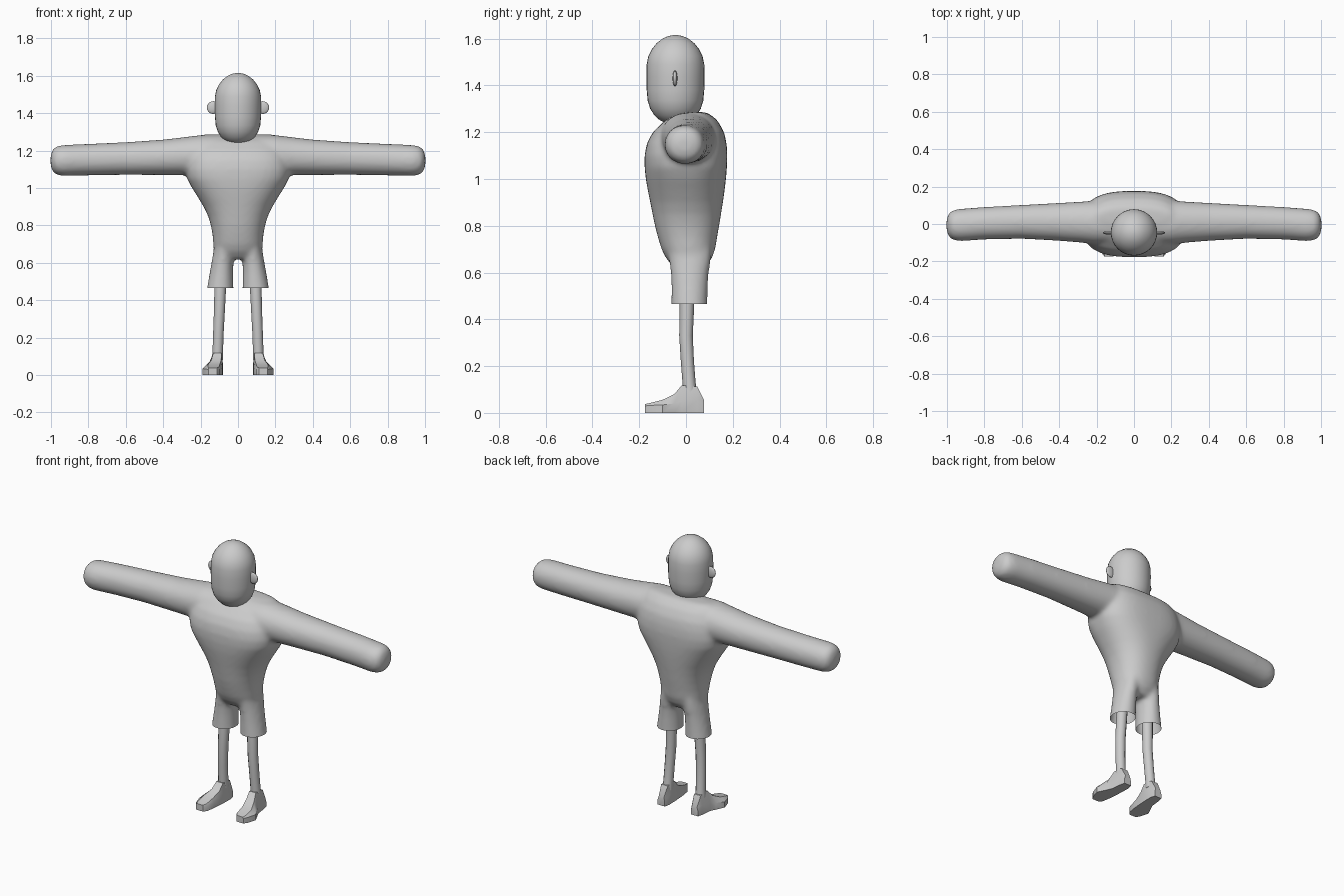
import bpy, bmesh, math
from mathutils import Vector

grey = bpy.data.materials.new("light grey")
grey.diffuse_color = (0.6, 0.6, 0.6, 1)


def finish(name, bm, angle=None):
    """Turn a bmesh into a named, coloured object."""
    bmesh.ops.recalc_face_normals(bm, faces=bm.faces)
    me = bpy.data.meshes.new(name)
    bm.to_mesh(me)
    bm.free()
    me.materials.append(grey)
    ob = bpy.data.objects.new(name, me)
    bpy.context.collection.objects.link(ob)
    if angle:
        bpy.ops.object.select_all(action='DESELECT')
        bpy.context.view_layer.objects.active = ob
        ob.select_set(True)
        bpy.ops.object.shade_smooth_by_angle(angle=math.radians(angle))
    return ob


def add_loft(bm, rings):
    """Skin a list of equal-length rings and cap both ends."""
    rows = [[bm.verts.new(p) for p in r] for r in rings]
    n = len(rows[0])
    for a, b in zip(rows, rows[1:]):
        for i in range(n):
            j = (i + 1) % n
            bm.faces.new((a[i], a[j], b[j], b[i]))
    bm.faces.new(rows[0][::-1])
    bm.faces.new(rows[-1])


def oval(a, b, power=2.0, n=32):
    """Superellipse outline with half sizes a and b."""
    pts = []
    for i in range(n):
        t = 2 * math.pi * i / n
        c, s = math.cos(t), math.sin(t)
        pts.append((a * math.copysign(abs(c) ** (2 / power), c),
                    b * math.copysign(abs(s) ** (2 / power), s)))
    return pts


def ring_z(x, z, rx, y0, y1, power=2.0, n=32):
    return [(x + u, (y0 + y1) / 2 + v, z) for u, v in oval(rx, (y1 - y0) / 2, power, n)]


def ring_x(x, y0, y1, z0, z1):
    return [(x, (y0 + y1) / 2 + u, (z0 + z1) / 2 + v)
            for u, v in oval((y1 - y0) / 2, (z1 - z0) / 2, 2.1)]


# Torso: z, half width, front y, back y, squareness
torso = [(0.62, 0.10, -0.05, 0.08, 2), (0.66, 0.127, -0.085, 0.11, 2.2),
         (0.70, 0.132, -0.105, 0.125, 2.2), (0.75, 0.136, -0.12, 0.133, 2.2),
         (0.80, 0.145, -0.133, 0.142, 2.2), (0.85, 0.160, -0.143, 0.15, 2.2),
         (0.90, 0.184, -0.153, 0.158, 2.2), (0.95, 0.214, -0.163, 0.165, 2.3),
         (1.00, 0.246, -0.172, 0.171, 2.4), (1.05, 0.272, -0.177, 0.175, 2.6),
         (1.10, 0.280, -0.177, 0.177, 2.7), (1.15, 0.275, -0.168, 0.174, 2.7),
         (1.20, 0.262, -0.142, 0.163, 2.7), (1.25, 0.24, -0.09, 0.135, 2.6),
         (1.275, 0.22, -0.04, 0.105, 2.5), (1.286, 0.19, 0.0, 0.085, 2.5)]
# Arm: x, front y, back y, bottom z, top z
arm = [(0.05, -0.11, 0.12, 1.06, 1.283), (0.20, -0.11, 0.125, 1.06, 1.283),
       (0.28, -0.10, 0.120, 1.068, 1.273), (0.40, -0.09, 0.113, 1.069, 1.259),
       (0.60, -0.079, 0.102, 1.070, 1.245), (0.80, -0.083, 0.091, 1.067, 1.236),
       (0.93, -0.092, 0.081, 1.064, 1.23), (0.965, -0.086, 0.075, 1.069, 1.225),
       (0.985, -0.074, 0.063, 1.081, 1.213), (0.997, -0.055, 0.044, 1.10, 1.194),
       (1.002, -0.03, 0.019, 1.125, 1.169)]
# Shorts leg: z, inner x, outer x, front y, back y
shorts = [(0.42, 0.022, 0.172, -0.064, 0.092), (0.47, 0.024, 0.165, -0.063, 0.092),
          (0.55, 0.025, 0.151, -0.063, 0.094), (0.60, 0.024, 0.142, -0.066, 0.098),
          (0.64, 0.020, 0.135, -0.07, 0.105), (0.70, 0.02, 0.125, -0.08, 0.11)]

# Body: overlapping parts fused into one soft skin
bm = bmesh.new()
add_loft(bm, [ring_z(0, z, w, f, b, p, 48) for z, w, f, b, p in torso])
for s in (-1, 1):
    add_loft(bm, [ring_x(s * x, *r) for x, *r in arm])
    add_loft(bm, [ring_z(s * (i + o) / 2, z, (o - i) / 2, f, b)
                  for z, i, o, f, b in shorts])
raw = finish("body_base", bm)
remesh = raw.modifiers.new("fuse", 'REMESH')
remesh.mode = 'VOXEL'
remesh.voxel_size = 0.011
smooth = raw.modifiers.new("soften", 'SMOOTH')
smooth.factor = 0.5
smooth.iterations = 12
fused = raw.evaluated_get(bpy.context.evaluated_depsgraph_get())
bm = bmesh.new()
bm.from_mesh(fused.to_mesh())
fused.to_mesh_clear()
bpy.data.objects.remove(raw)
# Open the trouser hems
bmesh.ops.bisect_plane(bm, geom=bm.verts[:] + bm.edges[:] + bm.faces[:],
                       plane_co=Vector((0, 0, 0.466)), plane_no=Vector((0, 0, 1)),
                       clear_inner=True)
finish("body_with_shorts", bm, 60)

# Head: rounded capsule, z and radius
head = [(1.235, 0.02), (1.24, 0.045), (1.252, 0.068), (1.272, 0.09), (1.30, 0.108),
        (1.335, 0.119), (1.38, 0.123), (1.44, 0.124), (1.49, 0.123), (1.525, 0.116),
        (1.555, 0.101), (1.58, 0.081), (1.60, 0.055), (1.61, 0.033), (1.615, 0.01)]
bm = bmesh.new()
add_loft(bm, [ring_z(0, z, r, -0.045 - r, -0.045 + r) for z, r in head])
finish("head", bm, 60)

for s, side in ((-1, "left"), (1, "right")):
    # Ear: thin flattened ball
    bm = bmesh.new()
    bmesh.ops.create_uvsphere(bm, u_segments=20, v_segments=12, radius=1)
    for v in bm.verts:
        v.co = (s * 0.132 + v.co.x * 0.034, -0.047 + v.co.y * 0.01, 1.43 + v.co.z * 0.034)
    finish("ear_" + side, bm, 60)

    # Shin: slim bowed tube, z, centre x, centre y, radius
    shin = [(0.08, 0.110, 0.018, 0.03), (0.13, 0.108, 0.013, 0.028),
            (0.22, 0.105, 0.006, 0.028), (0.33, 0.100, 0.000, 0.029),
            (0.46, 0.095, 0.004, 0.031), (0.60, 0.09, 0.01, 0.032)]
    bm = bmesh.new()
    add_loft(bm, [ring_z(s * x, z, r, y - r, y + r, 2, 12) for z, x, y, r in shin])
    finish("shin_" + side, bm, 40)

    # Foot: y, sole inner x, sole outer x, top inner x, top outer x, side z, top z
    foot = [(-0.175, 0.112, 0.158, 0.114, 0.156, 0.030, 0.038),
            (-0.155, 0.097, 0.172, 0.102, 0.160, 0.032, 0.042),
            (-0.100, 0.088, 0.189, 0.098, 0.160, 0.034, 0.056),
            (-0.050, 0.084, 0.165, 0.090, 0.142, 0.040, 0.080),
            (-0.018, 0.082, 0.150, 0.088, 0.132, 0.050, 0.118),
            (0.048, 0.080, 0.142, 0.088, 0.132, 0.055, 0.112),
            (0.078, 0.088, 0.135, 0.094, 0.128, 0.030, 0.052)]
    bm = bmesh.new()
    add_loft(bm, [[(s * a, y, 0), (s * b, y, 0), (s * b, y, h), (s * d, y, t),
                   (s * c, y, t), (s * a, y, h)] for y, a, b, c, d, h, t in foot])
    finish("foot_" + side, bm, 30)
